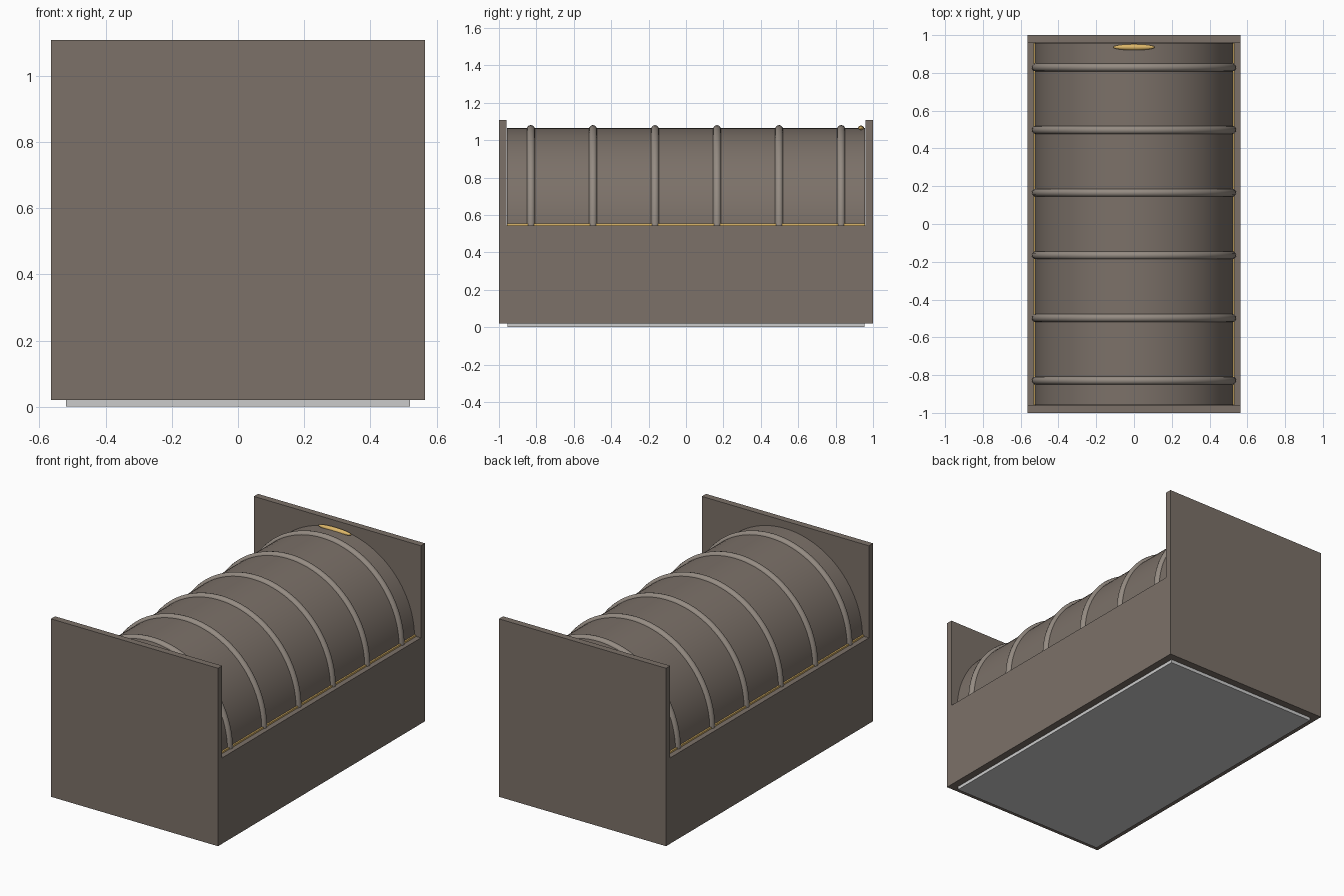
import bpy, bmesh, math

if "Cube" in bpy.data.objects:
    bpy.data.objects.remove(bpy.data.objects["Cube"])


def material(name, rgb):
    m = bpy.data.materials.new(name)
    m.diffuse_color = (*rgb, 1)
    m.use_nodes = True
    m.node_tree.nodes["Principled BSDF"].inputs["Base Color"].default_value = m.diffuse_color
    return m


WOOD = material("wood", (0.20, 0.165, 0.14))
RIB = material("rib", (0.30, 0.26, 0.225))
GOLD = material("gold", (0.72, 0.47, 0.14))
CZ, R = 0.54, 0.524  # vault axis height and radius


def finish(name, bm, mat, smooth=False):
    bmesh.ops.recalc_face_normals(bm, faces=bm.faces)
    me = bpy.data.meshes.new(name)
    bm.to_mesh(me)
    bm.free()
    ob = bpy.data.objects.new(name, me)
    bpy.context.collection.objects.link(ob)
    if mat:
        me.materials.append(mat)
    if smooth:
        bpy.context.view_layer.objects.active = ob
        ob.select_set(True)
        bpy.ops.object.shade_smooth_by_angle(angle=math.radians(40))
        ob.select_set(False)
    return ob


def box(name, lo, hi, mat=None):
    bm = bmesh.new()
    bmesh.ops.create_cube(bm, size=1)
    for v in bm.verts:
        v.co = [(a + b) / 2 + c * (b - a) for a, b, c in zip(lo, hi, v.co)]
    return finish(name, bm, mat)


def arc(r, n):
    return [(r * math.cos(math.pi * i / n), CZ + r * math.sin(math.pi * i / n))
            for i in range(n + 1)]


# Base plate and body
box("base_plate", (-0.52, -0.955, 0), (0.52, 0.955, 0.02))
box("body", (-0.565, -0.96, 0.02), (0.565, 0.96, 0.545), WOOD)

# Tall end panels and gold side trims
for side, label in ((-1, "front"), (1, "back")):
    y0, y1 = sorted((side * 0.96, side))
    box(label + "_panel", (-0.565, y0, 0.02), (0.565, y1, 1.108), WOOD)
for side, label in ((-1, "left"), (1, "right")):
    x0, x1 = sorted((side * 0.515, side * 0.533))
    box(label + "_trim", (x0, -0.957, 0.538), (x1, 0.957, 0.555), GOLD)

# Half-round lid
bm = bmesh.new()
face = bm.faces.new([bm.verts.new((x, -0.957, z)) for x, z in arc(R, 48)])
ext = bmesh.ops.extrude_face_region(bm, geom=[face], use_keep_orig=True)
for v in ext["geom"]:
    if isinstance(v, bmesh.types.BMVert):
        v.co.y = 0.957
finish("vaulted_lid", bm, WOOD, True)

# Six round ribs over the lid
for i in range(6):
    y = -0.829 + i * 0.3316
    bm = bmesh.new()
    rings = []
    for j in range(49):
        a = math.pi * j / 48
        ring = []
        for k in range(12):
            b = math.tau * k / 12
            r = 0.519 + 0.022 * math.cos(b)
            ring.append(bm.verts.new((r * math.cos(a), y + 0.022 * math.sin(b),
                                      CZ + r * math.sin(a))))
        rings.append(ring)
    for p, q in zip(rings, rings[1:]):
        for k in range(12):
            n = (k + 1) % 12
            bm.faces.new((p[k], p[n], q[n], q[k]))
    bm.faces.new(rings[0])
    bm.faces.new(rings[-1])
    finish(f"rib_{i + 1}", bm, RIB, True)

# Gold handle on the lid by the back panel
bm = bmesh.new()
bmesh.ops.create_uvsphere(bm, u_segments=24, v_segments=12, radius=1)
for v in bm.verts:
    v.co = (v.co.x * 0.112, 0.936 + v.co.y * 0.016, 1.063 + v.co.z * 0.015)
finish("lid_handle", bm, GOLD, True)
